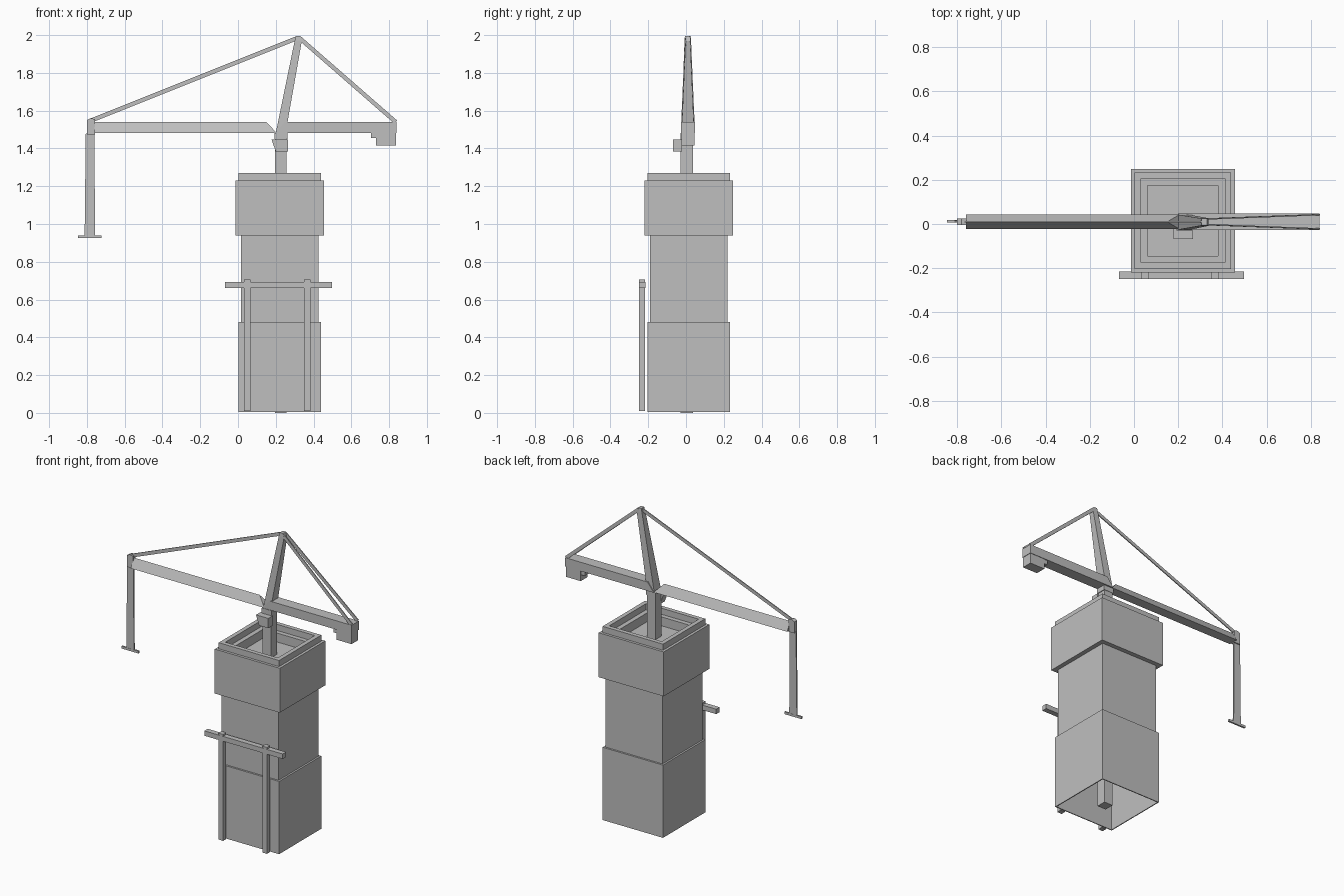
import bpy
import bmesh
from mathutils import Vector

cube = bpy.data.objects.get("Cube")
if cube:
    bpy.data.objects.remove(cube, do_unlink=True)

grey = bpy.data.materials.new("plain_grey")
grey.use_nodes = True
colour = (0.52, 0.52, 0.52, 1)
grey.diffuse_color = colour
grey.node_tree.nodes["Principled BSDF"].inputs["Base Color"].default_value = colour


def finish(name, bm):
    bmesh.ops.recalc_face_normals(bm, faces=bm.faces)
    mesh = bpy.data.meshes.new(name)
    bm.to_mesh(mesh)
    bm.free()
    mesh.materials.append(grey)
    obj = bpy.data.objects.new(name, mesh)
    bpy.context.collection.objects.link(obj)
    return obj


def loft(name, rings, caps=True, closed=False):
    """Bridge successive loops of points."""
    bm = bmesh.new()
    loops = [[bm.verts.new(p) for p in ring] for ring in rings]
    pairs = list(zip(loops, loops[1:]))
    if closed:
        pairs.append((loops[-1], loops[0]))
    for a, b in pairs:
        for i in range(len(a)):
            j = (i + 1) % len(a)
            bm.faces.new((a[i], a[j], b[j], b[i]))
    if caps:
        bm.faces.new(loops[0])
        bm.faces.new(loops[-1])
    return finish(name, bm)


def rect(x0, x1, y0, y1, z):
    return [(x0, y0, z), (x1, y0, z), (x1, y1, z), (x0, y1, z)]


def box(name, x0, x1, y0, y1, z0, z1):
    return loft(name, [rect(x0, x1, y0, y1, z0), rect(x0, x1, y0, y1, z1)])


def side_plate(name, outline, y0, y1):
    """Extrude an x-z outline along y."""
    return loft(name, [[(x, y, z) for x, z in outline] for y in (y0, y1)])


def tube(name, profile):
    """Square tube about the tower centre from (half width, height) pairs."""
    cx, cy = 0.221, 0.015
    rings = [rect(cx - h, cx + h, cy - h, cy + h, z) for h, z in profile]
    return loft(name, rings, caps=False, closed=True)


def cable(name, start, end):
    """Thin upright ribbon between two points."""
    a, b = Vector(start), Vector(end)
    across = Vector((0, 0.003, 0))
    up = (b - a).cross(Vector((0, 1, 0))).normalized() * 0.011
    ring = [across + up, up - across, -across - up, across - up]
    return loft(name, [[p + o for o in ring] for p in (a, b)])


# Hollow tower
tube("lower_shaft", [(0.212, 0.005), (0.218, 0.005), (0.218, 0.48), (0.2, 0.48), (0.2, 0.47), (0.212, 0.47)])
tube("middle_shaft", [(0.195, 0.47), (0.206, 0.47), (0.206, 0.95), (0.195, 0.95)])
tube("upper_block", [(0.195, 0.94), (0.235, 0.94), (0.235, 1.23), (0.16, 1.23), (0.16, 1.17), (0.195, 1.17)])
tube("parapet", [(0.19, 1.225), (0.218, 1.225), (0.218, 1.27), (0.19, 1.27)])
box("roof_floor", 0.03, 0.41, -0.175, 0.205, 1.155, 1.172)

# Front gantry
for name, x in (("left_gantry_post", 0.35), ("right_gantry_post", 0.033)):
    box(name, x, x + 0.034, -0.249, -0.217, 0.01, 0.705)
box("gantry_beam", -0.068, 0.498, -0.25, -0.215, 0.661, 0.693)

# Mast and cab
box("mast", 0.196, 0.258, -0.028, 0.036, 0.0, 1.48)
side_plate("cab", [(0.178, 1.447), (0.266, 1.447), (0.266, 1.383), (0.2, 1.383)], -0.068, -0.02)
box("slewing_collar", 0.192, 0.262, -0.03, 0.038, 1.45, 1.482)

# Triangular boom
loft("boom", [
    [(-0.76, -0.022, 1.482), (-0.76, 0.042, 1.482), (-0.76, 0.01, 1.54)],
    [(0.205, -0.022, 1.482), (0.205, 0.042, 1.482), (0.15, 0.01, 1.54)]])

# Counter jib and ballast
side_plate("counter_jib", [(0.2, 1.482), (0.84, 1.482), (0.84, 1.54), (0.245, 1.54)], -0.027, 0.047)
box("ballast", 0.73, 0.837, -0.024, 0.044, 1.415, 1.485)
box("ballast_step", 0.703, 0.732, -0.02, 0.04, 1.455, 1.485)

# Leaning tower peak
loft("peak_strut", [
    rect(0.2, 0.252, -0.026, 0.042, 1.482),
    rect(0.3, 0.338, -0.008, 0.026, 1.97),
    rect(0.306, 0.33, -0.006, 0.024, 1.995)])

# Stay cables
peak = (0.315, 0.01, 1.985)
cable("boom_stay", (-0.785, 0.01, 1.545), peak)
for name, y in (("left_jib_stay", 0.042), ("right_jib_stay", -0.022)):
    cable(name, (0.835, y, 1.54), (0.325, 0.01 + (y - 0.01) * 0.4, 1.985))

# Boom tip and hanging hook line
side_plate("boom_tip", [(-0.8, 1.475), (-0.757, 1.475), (-0.757, 1.555), (-0.78, 1.56), (-0.8, 1.55)], -0.004, 0.024)
side_plate("hook_line", [(-0.812, 0.938), (-0.757, 0.938), (-0.76, 1.48), (-0.806, 1.48)], 0.007, 0.016)
box("hook_bar", -0.846, -0.722, 0.006, 0.017, 0.925, 0.94)
